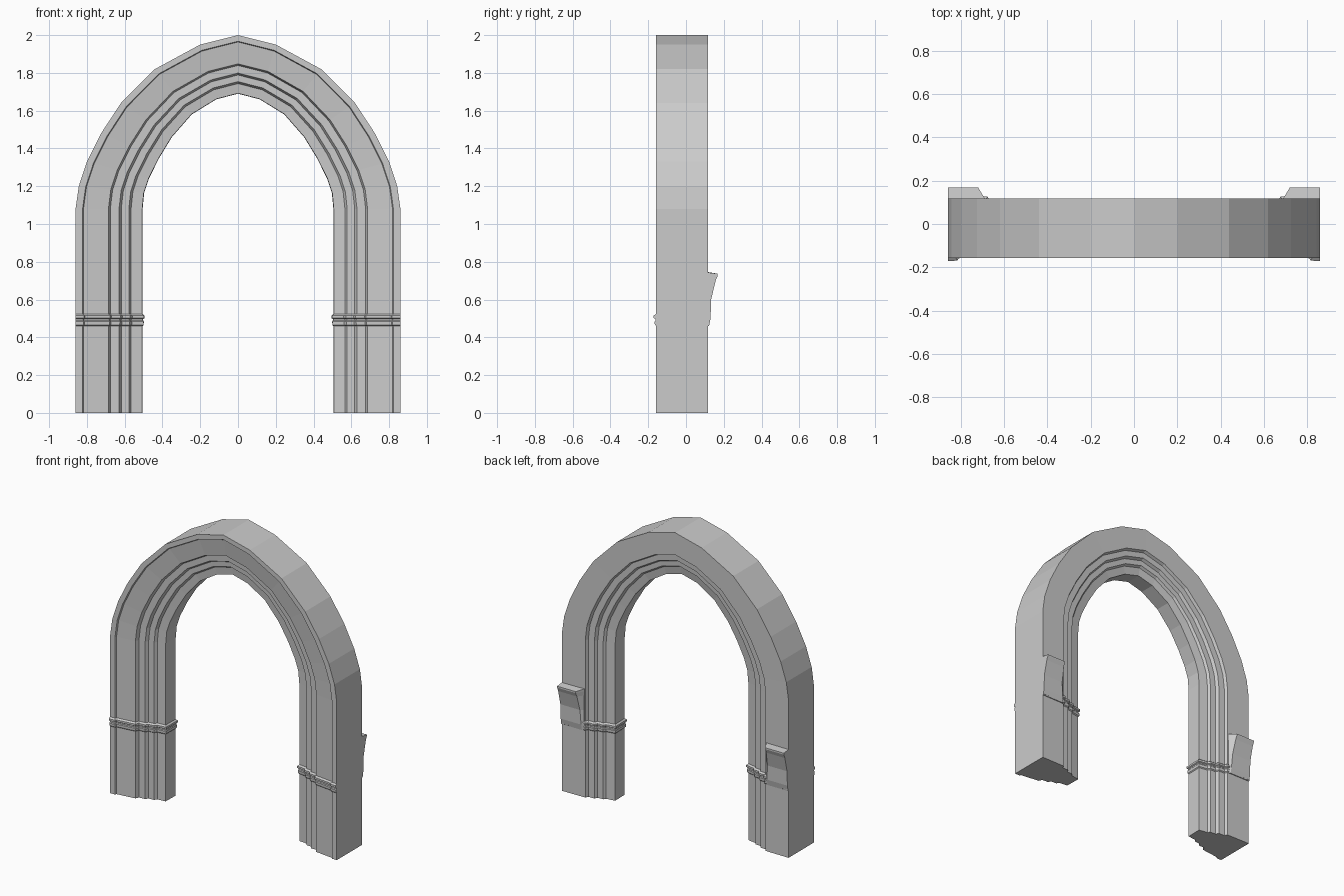
import bpy, bmesh
from mathutils import Vector

if "Cube" in bpy.data.objects:
    bpy.data.objects.remove(bpy.data.objects["Cube"])

# Half cross-section of the jamb, from outer front corner round to outer back corner (x, y)
PROFILE = [(0.86, -0.158), (0.823, -0.158), (0.818, -0.148), (0.686, -0.132), (0.676, -0.108),
           (0.63, -0.106), (0.618, -0.086), (0.578, -0.084), (0.566, -0.066), (0.507, -0.06),
           (0.505, 0.046), (0.566, 0.056), (0.578, 0.072), (0.618, 0.074), (0.63, 0.094),
           (0.674, 0.096), (0.684, 0.115), (0.86, 0.117)]
X_OUT, X_IN = 0.86, 0.505

# Matching stations along the outer and inner arch lines (x, z)
OUTER = [(0.86, 0), (0.86, 1.08), (0.843, 1.2), (0.80, 1.33), (0.725, 1.48),
         (0.62, 1.64), (0.44, 1.82), (0.20, 1.95), (0, 2.0)]
INNER = [(0.505, 0), (0.505, 1.08), (0.497, 1.165), (0.472, 1.24), (0.42, 1.345),
         (0.35, 1.46), (0.245, 1.58), (0.115, 1.66), (0, 1.69)]

# Capital band outline: (z, offset from the jamb)
BAND = [(0.46, 0.0), (0.466, 0.006), (0.484, 0.007), (0.489, 0.003), (0.497, 0.003),
        (0.502, 0.011), (0.515, 0.011), (0.524, 0.0)]


def loft(name, rings, cap_start=True, cap_end=True):
    """Skin closed rings of points, then mirror the half across x = 0."""
    bm = bmesh.new()
    loops = [[bm.verts.new(p) for p in ring] for ring in rings]
    n = len(loops[0])
    for a, b in zip(loops, loops[1:]):
        for i in range(n):
            j = (i + 1) % n
            bm.faces.new((a[i], a[j], b[j], b[i]))
    if cap_start:
        bm.faces.new(loops[0])
    if cap_end:
        bm.faces.new(loops[-1])
    bmesh.ops.recalc_face_normals(bm, faces=bm.faces)
    # an open half shell: make sure the outer side faces outward
    side = max(bm.faces, key=lambda f: f.calc_center_median().x)
    if side.normal.x < -0.5:
        bmesh.ops.reverse_faces(bm, faces=bm.faces)
    mesh = bpy.data.meshes.new(name)
    bm.to_mesh(mesh)
    bm.free()
    obj = bpy.data.objects.new(name, mesh)
    bpy.context.collection.objects.link(obj)
    mirror = obj.modifiers.new("mirror", 'MIRROR')
    mirror.use_clip = True
    return obj


def offset_profile(d):
    """Push the jamb profile out by d, keeping the outer side flush."""
    pts = [Vector(p) for p in PROFILE]
    out = []
    for i, p in enumerate(pts):
        n = Vector((0, 0))
        for a, b in ((i - 1, i), (i, i + 1)):
            if a >= 0 and b < len(pts):
                e = (pts[b] - pts[a]).normalized()
                n += Vector((e.y, -e.x))
        n.normalize()
        # section runs front -> inside -> back, so outward is the reversed turn
        q = p - n * d * 1.2
        out.append((min(q.x, 0.863), q.y))
    return out


# Moulded arch: the profile swept between the outer and inner lines
rings = []
for (ox, oz), (ix, iz) in zip(OUTER, INNER):
    ring = []
    for x, y in PROFILE:
        t = (X_OUT - x) / (X_OUT - X_IN)
        ring.append((ox + (ix - ox) * t, y, oz + (iz - oz) * t))
    rings.append(ring)
loft("moulded_arch", rings, cap_end=False)

# Capital bands wrapped round both jambs
loft("capital_bands", [[(x, y, z) for x, y in offset_profile(d)] for z, d in BAND])

# Flared corbels on the back of both jambs: (z, projection y, inner edge x)
CORBEL = [(0.46, 0.122, 0.705), (0.50, 0.130, 0.705), (0.60, 0.133, 0.712),
          (0.70, 0.157, 0.718), (0.727, 0.168, 0.72), (0.737, 0.168, 0.72)]
rings = []
for z, y, x in CORBEL:
    top = 0.008 if z > 0.73 else 0
    rings.append([(0.86, 0.10, z + top), (0.69, 0.10, z + top), (0.69, 0.118, z + top),
                  (x, y, z), (0.86, y, z)])
loft("back_corbels", rings)
